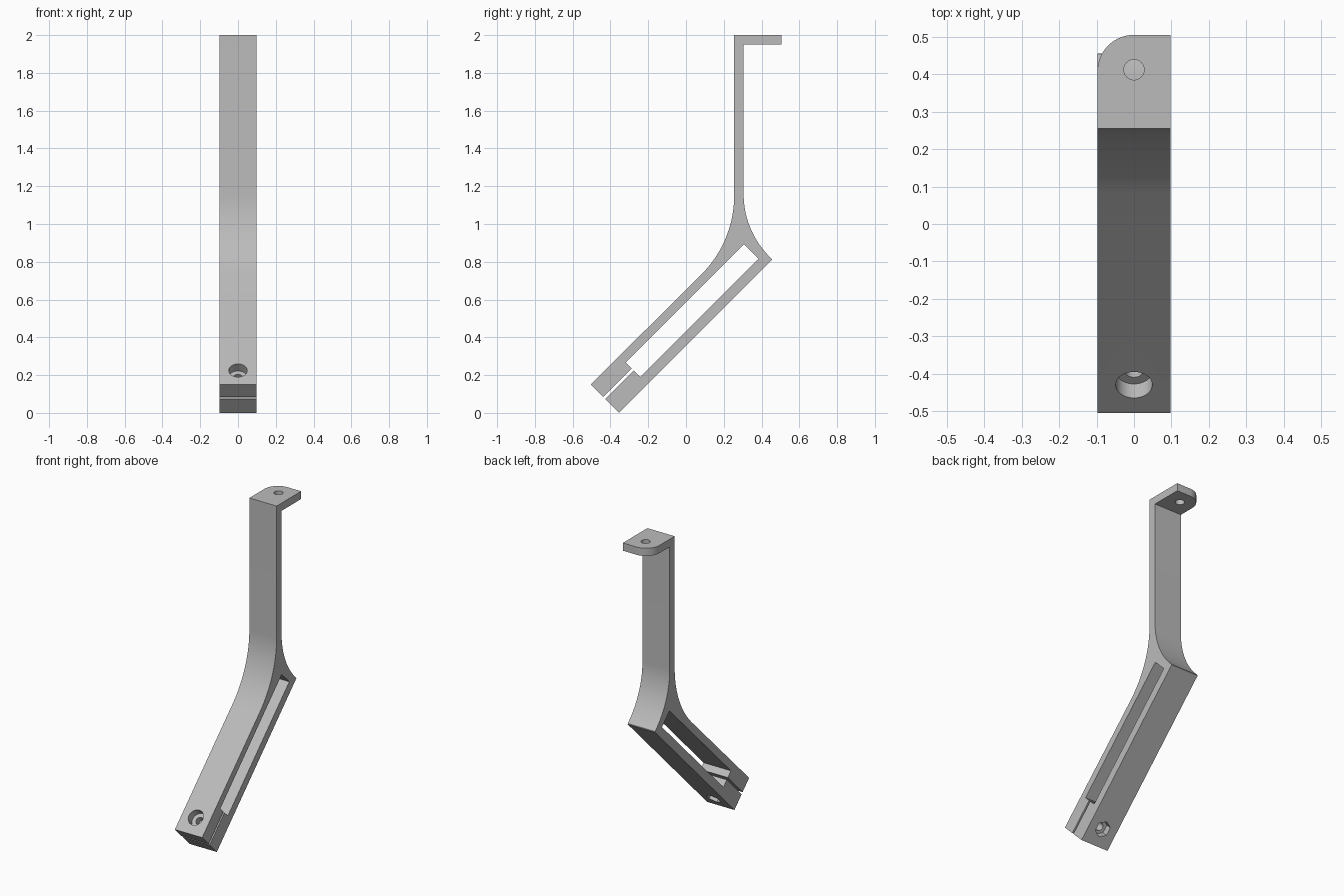
import bpy, bmesh, math
from mathutils import Vector

cube = bpy.data.objects.get("Cube")
if cube:
    bpy.data.objects.remove(cube, do_unlink=True)

grey = bpy.data.materials.new("plain grey")
grey.use_nodes = True
grey.diffuse_color = (0.5, 0.5, 0.5, 1)
grey.node_tree.nodes["Principled BSDF"].inputs["Base Color"].default_value = (0.5, 0.5, 0.5, 1)

HALF = 0.0975       # half width of the strip
TILT = math.pi / 4  # slope of the clamp arm
HEEL = Vector((0, -0.355, 0))
ALONG = Vector((0, 1, 1)).normalized()
ACROSS = Vector((0, -1, 1)).normalized()


def arm(u, v):
    """Point on the sloped arm: u along it, v across it."""
    p = HEEL + ALONG * u + ACROSS * v
    return (p.y, p.z)


def arc(cy, cz, r, start, end, steps=20):
    return [(cy + r * math.cos(math.radians(start + (end - start) * i / steps)),
             cz + r * math.sin(math.radians(start + (end - start) * i / steps)))
            for i in range(steps + 1)]


# Side profile: tab, post, flared back, clamp jaws with slot and slit, flared front
profile = [(0.255, 2), (0.505, 2), (0.505, 1.95), (0.305, 1.95)]
profile += arc(0.775, 1.159, 0.47, 180, 227)
profile += [arm(1.146, 0), arm(0, 0), arm(0, 0.104), arm(0.214, 0.104),
            arm(0.214, 0.055), arm(1.1, 0.055), arm(1.1, 0.163), arm(0.214, 0.163),
            arm(0.214, 0.118), arm(0, 0.118), arm(0, 0.212)]
profile += arc(-0.335, 1.151, 0.59, -45, 0)

bm = bmesh.new()
side = bm.faces.new([bm.verts.new((-HALF, y, z)) for y, z in profile])
ext = bmesh.ops.extrude_face_region(bm, geom=[side])
bmesh.ops.translate(bm, vec=(2 * HALF, 0, 0),
                    verts=[g for g in ext["geom"] if isinstance(g, bmesh.types.BMVert)])

# Rounded corner of the tab
bm.edges.ensure_lookup_table()
corner = [e for e in bm.edges
          if all(v.co.x < 0 and v.co.y > 0.5 and v.co.z > 1.9 for v in e.verts)]
bmesh.ops.bevel(bm, geom=corner, offset=0.097, segments=16, profile=0.5, affect='EDGES')
bmesh.ops.recalc_face_normals(bm, faces=bm.faces)
mesh = bpy.data.meshes.new("bracket")
bm.to_mesh(mesh)
bm.free()
bracket = bpy.data.objects.new("bracket", mesh)
bpy.context.collection.objects.link(bracket)
mesh.materials.append(grey)


def drill(centre, radius, depth, tilt=0, sides=40):
    """Cut a round or hexagonal hole into the bracket."""
    bpy.ops.mesh.primitive_cylinder_add(vertices=sides, radius=radius, depth=depth,
                                        location=centre, rotation=(tilt, 0, 0))
    cutter = bpy.context.object
    cutter.hide_render = True
    cutter.data.materials.append(grey)
    mod = bracket.modifiers.new("hole", 'BOOLEAN')
    mod.operation = 'DIFFERENCE'
    mod.solver = 'EXACT'
    mod.object = cutter
    bpy.ops.object.select_all(action='DESELECT')
    bracket.select_set(True)
    bpy.context.view_layer.objects.active = bracket
    bpy.ops.object.modifier_apply(modifier=mod.name)
    bpy.data.objects.remove(cutter, do_unlink=True)


# Tab screw hole, clamp bolt hole, bolt head recess and hexagonal nut pocket
bolt = HEEL + ALONG * 0.106
drill((0, 0.412, 1.975), 0.027, 0.2)
drill(bolt + ACROSS * 0.106, 0.024, 0.4, TILT)
drill(bolt + ACROSS * 0.212, 0.049, 0.106, TILT)
drill(bolt, 0.049, 0.09, TILT, sides=6)

bpy.ops.object.shade_smooth_by_angle(angle=math.radians(25))
